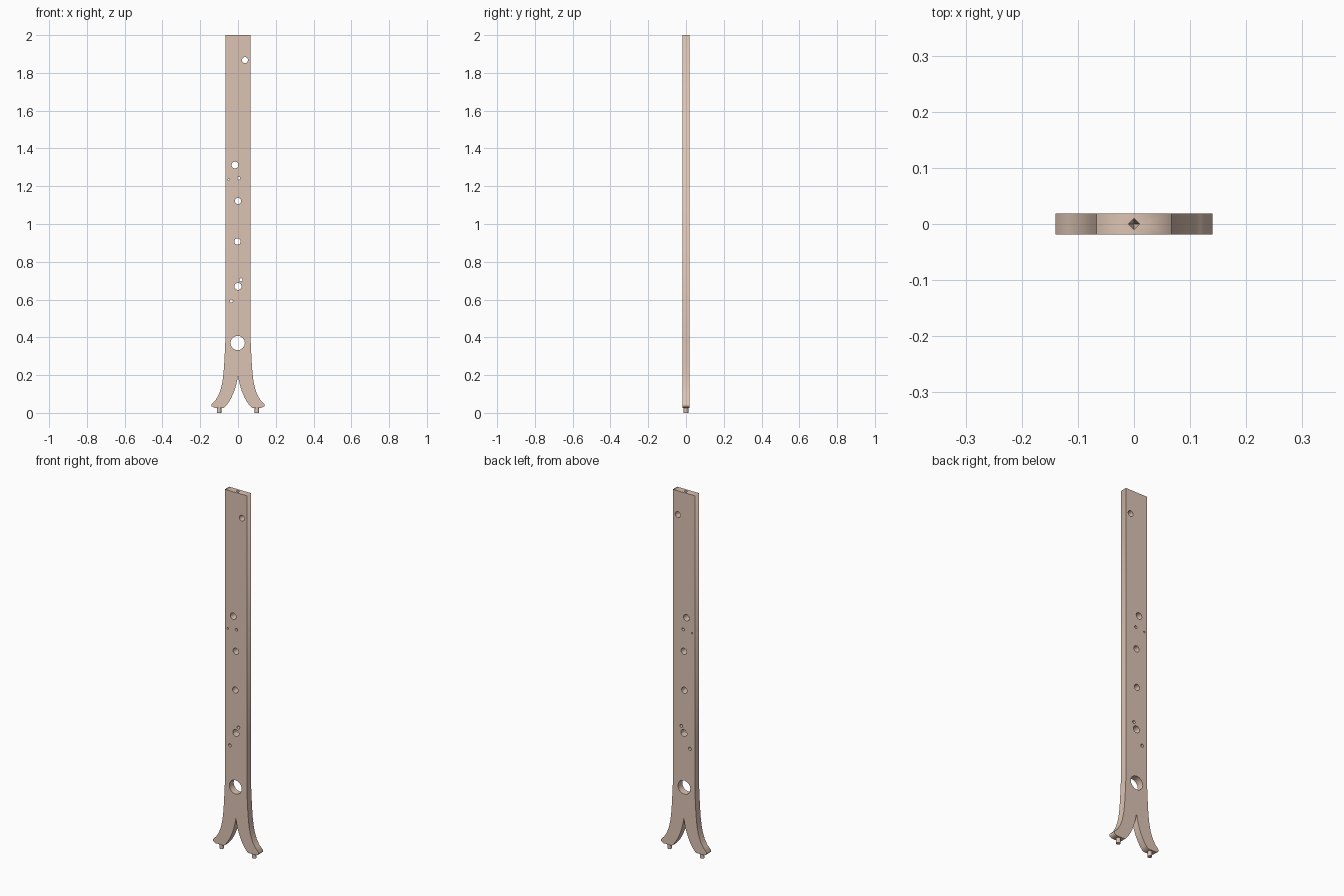
import bpy, bmesh, math
from mathutils import Vector
from mathutils.geometry import interpolate_bezier

if "Cube" in bpy.data.objects:
    bpy.data.objects.remove(bpy.data.objects["Cube"])

HALF_T = 0.019

wood = bpy.data.materials.new("pale_wood")
wood.diffuse_color = (0.72, 0.55, 0.45, 1)
wood.use_nodes = True
wood.node_tree.nodes["Principled BSDF"].inputs["Base Color"].default_value = wood.diffuse_color


def arc(points, n=9):
    return [(p.x, p.y) for p in interpolate_bezier(*[Vector((x, z, 0)) for x, z in points], n)]


def circle(x, z, r):
    n = 8 if r < 0.012 else 16
    return [(x + r * math.cos(2 * math.pi * i / n), z + r * math.sin(2 * math.pi * i / n)) for i in range(n)]


# Left half of the outline: straight side, flared leg, foot, inner arch
left = [(-0.067, 2.0)]
left += arc([(-0.067, 0.38), (-0.076, 0.21), (-0.073, 0.10), (-0.140, 0.045)])
left += [(-0.139, 0.035), (-0.125, 0.027)]
left += arc([(-0.073, 0.027), (-0.038, 0.06), (-0.008, 0.13), (0.0, 0.20)])
right = [(-x, z) for x, z in reversed(left[:-1])]

# Round holes through the plank: x, z, radius
holes = [(0.037, 1.868, 0.016), (-0.016, 1.312, 0.018), (-0.050, 1.235, 0.005),
         (0.004, 1.242, 0.008), (0.0, 1.122, 0.017), (-0.003, 0.907, 0.017),
         (0.0, 0.670, 0.019), (0.016, 0.705, 0.009), (-0.036, 0.592, 0.009),
         (-0.002, 0.370, 0.038)]

# Filled and extruded curve for the plank
curve = bpy.data.curves.new("plank_profile", 'CURVE')
curve.dimensions = '2D'
curve.fill_mode = 'BOTH'
curve.extrude = HALF_T
for loop in [left + right] + [circle(*h) for h in holes]:
    sp = curve.splines.new('POLY')
    sp.points.add(len(loop) - 1)
    for p, (x, z) in zip(sp.points, loop):
        p.co = (x, z, 0, 1)
    sp.use_cyclic_u = True
plank = bpy.data.objects.new("forked_plank", curve)
bpy.context.collection.objects.link(plank)
plank.rotation_euler.x = math.pi / 2
bpy.context.view_layer.objects.active = plank
plank.select_set(True)
bpy.ops.object.convert(target='MESH')
plank = bpy.context.object
bpy.ops.object.transform_apply(rotation=True)
bm = bmesh.new()
bm.from_mesh(plank.data)
bmesh.ops.remove_doubles(bm, verts=bm.verts, dist=1e-5)
bmesh.ops.recalc_face_normals(bm, faces=bm.faces)
bm.to_mesh(plank.data)
bm.free()
plank.data.materials.clear()
plank.data.materials.append(wood)

# Small four-sided socket in the top end
bpy.ops.mesh.primitive_cone_add(vertices=4, radius1=0.0, radius2=0.02, depth=0.08, location=(0, 0, 2.0))
cutter = bpy.context.object
cutter.name = "socket_cutter"
mod = plank.modifiers.new("socket", 'BOOLEAN')
mod.operation = 'DIFFERENCE'
mod.solver = 'EXACT'
mod.object = cutter
bpy.context.view_layer.objects.active = plank
bpy.ops.object.modifier_apply(modifier=mod.name)
bpy.data.objects.remove(cutter, do_unlink=True)

# Pegs under the feet
for side, x in (("left", -0.1), ("right", 0.1)):
    bpy.ops.mesh.primitive_cylinder_add(vertices=12, radius=0.012, depth=0.034, location=(x, 0, 0.017))
    peg = bpy.context.object
    peg.name = side + "_foot_peg"
    peg.data.materials.append(wood)
